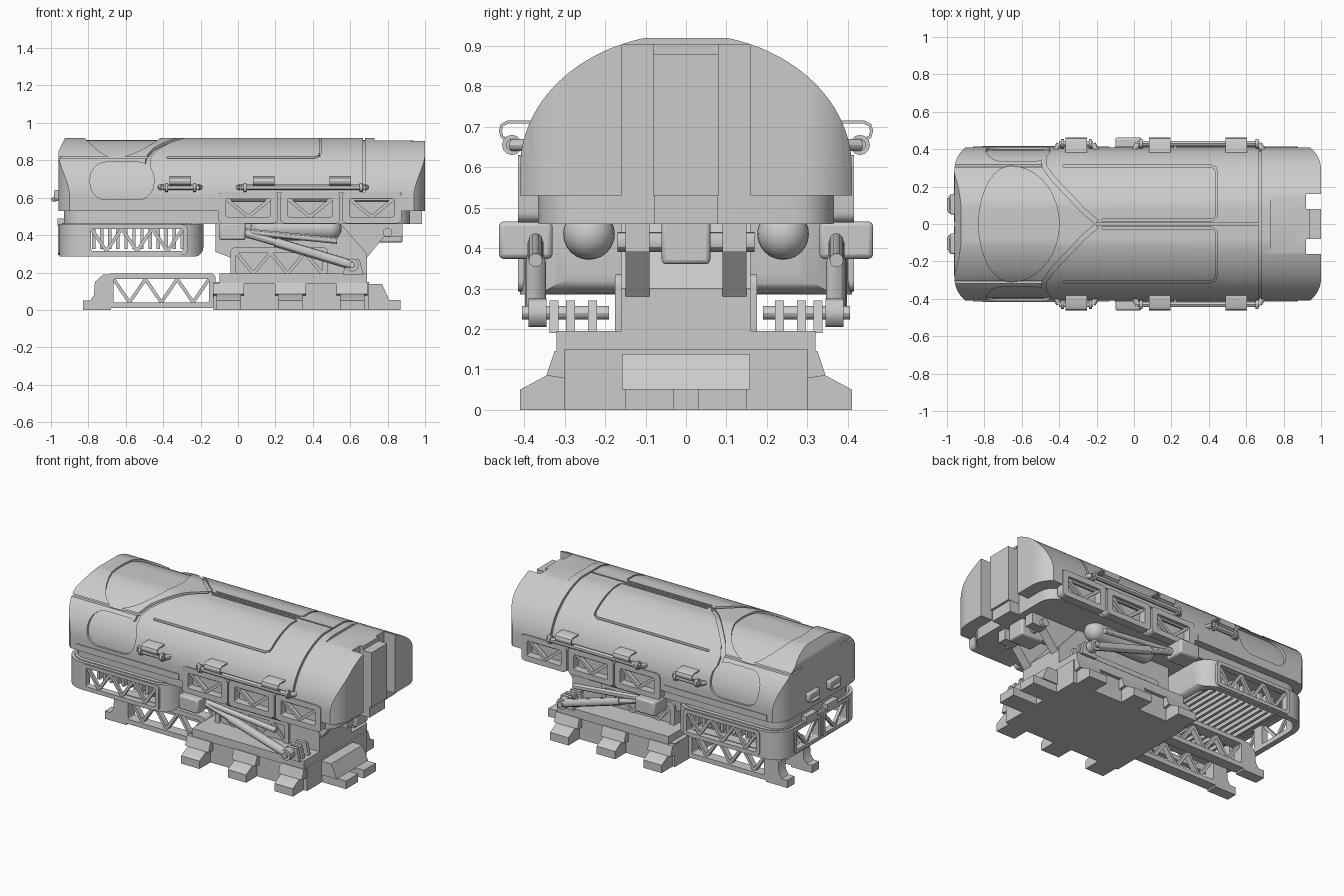
import bpy, bmesh, math
from mathutils import Vector

cube = bpy.data.objects.get("Cube")
if cube:
    bpy.data.objects.remove(cube)

grey = bpy.data.materials.new("plain grey")
grey.use_nodes = True
grey.diffuse_color = (0.6, 0.6, 0.6, 1)
grey.node_tree.nodes["Principled BSDF"].inputs["Base Color"].default_value = (0.6, 0.6, 0.6, 1)
parts = []


# ---- helpers ----
def place(p, axis, d):
    a, b = p
    return {"x": (d, a, b), "y": (a, d, b), "z": (a, b, d)}[axis]


def finish(name, bm, mirror=False):
    bmesh.ops.recalc_face_normals(bm, faces=bm.faces)
    mesh = bpy.data.meshes.new(name)
    bm.to_mesh(mesh)
    bm.free()
    mesh.materials.append(grey)
    ob = bpy.data.objects.new(name, mesh)
    bpy.context.collection.objects.link(ob)
    if mirror:
        m = ob.modifiers.new("mirror", "MIRROR")
        m.use_axis = (False, True, False)
        m.use_mirror_merge = False
    parts.append(ob)
    return ob


def add_prism(bm, pts, axis, lo, hi):
    a = [bm.verts.new(place(p, axis, lo)) for p in pts]
    b = [bm.verts.new(place(p, axis, hi)) for p in pts]
    bm.faces.new(a)
    bm.faces.new(b[::-1])
    for i in range(len(pts)):
        j = (i + 1) % len(pts)
        bm.faces.new((a[i], a[j], b[j], b[i]))


def prism(name, pts, axis, lo, hi, mirror=False):
    bm = bmesh.new()
    add_prism(bm, pts, axis, lo, hi)
    return finish(name, bm, mirror)


def box(name, x0, x1, y0, y1, z0, z1, mirror=False, bevel=0):
    ob = prism(name, [(x0, y0), (x1, y0), (x1, y1), (x0, y1)], "z", z0, z1, mirror)
    if bevel:
        b = ob.modifiers.new("bevel", "BEVEL")
        b.width, b.segments = bevel, 2
    return ob


def rounded(a0, a1, b0, b1, r, n=5):
    pts = []
    for k, (cx, cy) in enumerate([(a1 - r, b1 - r), (a0 + r, b1 - r), (a0 + r, b0 + r), (a1 - r, b0 + r)]):
        for i in range(n + 1):
            t = math.pi / 2 * (k + i / n)
            pts.append((cx + r * math.cos(t), cy + r * math.sin(t)))
    return pts


def add_ring(bm, outer, inner, axis, lo, hi):
    loops = [[bm.verts.new(place(p, axis, d)) for p in ps]
             for ps, d in ((outer, lo), (outer, hi), (inner, hi), (inner, lo))]
    n = len(outer)
    for k in range(4):
        u, v = loops[k], loops[(k + 1) % 4]
        for i in range(n):
            bm.faces.new((u[i], u[(i + 1) % n], v[(i + 1) % n], v[i]))


def ribbon(path, w):
    ps = [Vector(p) for p in path]
    left, right = [], []
    for i, p in enumerate(ps):
        t = (ps[min(i + 1, len(ps) - 1)] - ps[max(i - 1, 0)]).normalized()
        n = Vector((-t.y, t.x)) * w / 2
        left.append(tuple(p + n))
        right.append(tuple(p - n))
    return left + right[::-1]


def truss(name, a0, a1, b0, b1, lo, hi, bays, ma=0.03, mb=0.03, axis="y", r=0.025):
    # rounded frame with zigzag braces set slightly back
    bm = bmesh.new()
    add_ring(bm, rounded(a0, a1, b0, b1, r), rounded(a0 + ma, a1 - ma, b0 + mb, b1 - mb, 0.01), axis, lo, hi)
    step = (a1 - a0 - 2 * ma) / bays
    d = (hi - lo) * 0.25
    for i in range(bays):
        s, e = a0 + ma + i * step, a0 + ma + (i + 1) * step
        zs = (b1 - mb, b0 + mb) if i % 2 == 0 else (b0 + mb, b1 - mb)
        add_prism(bm, ribbon([(s, zs[0]), (e, zs[1])], 0.018), axis, lo + d, hi - d)
    return finish(name, bm, True)


def tube(name, path, r, mirror=True, n=12):
    bm = bmesh.new()
    ps = [Vector(p) for p in path]
    for a, b in zip(ps, ps[1:]):
        q = (b - a).to_track_quat("Z", "Y").to_matrix().to_4x4()
        q.translation = (a + b) / 2
        bmesh.ops.create_cone(bm, cap_ends=True, segments=n, radius1=r, radius2=r,
                              depth=(b - a).length, matrix=q)
    return finish(name, bm, mirror)


def boolean(ob, cutter, op="DIFFERENCE"):
    m = ob.modifiers.new("cut", "BOOLEAN")
    m.operation, m.object, m.solver = op, cutter, "EXACT"
    bpy.context.view_layer.objects.active = ob
    bpy.ops.object.modifier_apply(modifier=m.name)
    parts.remove(cutter)
    bpy.data.objects.remove(cutter)


# ---- vaulted hull: outer skin with seams over an inner core ----
def hull(name, inset):
    half = [(0.41 * math.cos(t), min(0.6 + 0.33 * math.sin(t), 0.92))
            for t in (math.pi * i / 48 for i in range(49))]
    sec = [(0.41, 0.53)] + half + [(-0.41, 0.53)]
    k = 1 - inset / 0.41
    ob = prism(name, [(y * k, z - inset * (z > 0.6)) for y, z in sec], "x", -1.1, 1.1)
    boolean(ob, prism("plan", rounded(-0.96 + inset, 1 - inset, -0.44, 0.44, 0.15, 10), "z", 0.3, 1.2), "INTERSECT")
    e = inset
    side = [(-0.96 + e, 0.4), (-0.96 + e, 0.85), (-0.92 + e, 0.93), (0.73, 0.93),
            (0.73, 0.905 - e), (1.2, 0.905 - e), (1.2, 0.4)]
    boolean(ob, prism("side_shape", side, "y", -1, 1), "INTERSECT")
    for s in (1, -1):
        boolean(ob, box("bay", -0.1, 0.875, s * 0.365, s * 0.6, 0.4, 0.625))
        boolean(ob, box("end_slot", 0.92, 1.2, s * 0.08, s * 0.16, 0.4, 1.2))
    boolean(ob, box("end_step", 0.94, 1.2, -0.081, 0.081, 0.88, 1.2))
    return ob


core = hull("hull_core", 0.012)
skin = hull("hull_skin", 0)
for s in (1, -1):
    seam = [(-0.49, 0.45), (-0.48, 0.31), (-0.44, 0.25), (-0.27, 0.07), (-0.2, 0.012)]
    boolean(skin, prism("seam", ribbon([(x, s * y) for x, y in seam], 0.025), "z", 0.66, 1.2))
    panel = [(-0.38, 0.31), (0.41, 0.31), (0.435, 0.3), (0.44, 0.28), (0.44, 0.04), (0.42, 0.022), (-0.17, 0.022)]
    boolean(skin, prism("panel_line", ribbon([(x, s * y) for x, y in panel], 0.01), "z", 0.66, 1.2))
    boolean(skin, prism("side_oval", rounded(-0.79, -0.45, 0.59, 0.79, 0.085), "y", s * 0.2, s * 0.6))
    boolean(skin, prism("side_seam", ribbon([(-1.1, 0.815), (-0.48, 0.815)], 0.012), "y", s * 0.2, s * 0.6))
oval = [(-0.66 + (0.26 if math.cos(t) > 0 else 0.17) * math.cos(t), 0.31 * math.sin(t))
        for t in (math.pi * i / 18 for i in range(36))]
boolean(skin, prism("nose_plate", oval, "z", 0.66, 1.2))
boolean(skin, box("ridge_line", -0.21, 0.67, -0.005, 0.005, 0.66, 1.2))
boolean(skin, box("collar_line", 0.668, 0.68, -1, 1, 0.4, 1.2))
box("side_band", -0.86, -0.13, 0.38, 0.415, 0.53, 0.57, True)
prism("underbody", rounded(-0.93, 0.92, -0.365, 0.365, 0.1), "z", 0.46, 0.54)
box("end_strip", 0.88, 0.985, -0.078, 0.078, 0.46, 0.6)

# ---- side truss panels under the hull ----
for i in range(3):
    x = -0.105 + i * 0.33
    truss("hull_truss", x, x + 0.32, 0.463, 0.63, 0.365, 0.415, 2, 0.04, 0.035)
    tube("truss_chord", [(x + 0.05, 0.39, 0.59), (x + 0.27, 0.39, 0.59)], 0.009)

# ---- side pipes with hooked clamps ----
hook = [(0.38, 0.712), (0.44, 0.712), (0.455, 0.704), (0.459, 0.69), (0.455, 0.675), (0.43, 0.662)]
for x0, x1, clamps in ((-0.42, -0.2, [-0.365]), (0.0, 0.69, [0.08, 0.49])):
    tube("side_pipe", [(x0, 0.39, 0.655), (x0 + 0.02, 0.43, 0.655), (x1 - 0.02, 0.43, 0.655), (x1, 0.39, 0.655)], 0.015)
    for x in (x0 + 0.03, x1 - 0.04):
        tube("pipe_collar", [(x, 0.43, 0.655), (x + 0.015, 0.43, 0.655)], 0.025)
    for x in clamps:
        prism("pipe_clamp", ribbon(hook, 0.008), "x", x, x + 0.115, True)

# ---- rear end grips ----
box("grip_block", -0.985, -0.94, 0.05, 0.16, 0.59, 0.64, True, 0.008)
tube("grip_bar", [(-0.95, 0.15, 0.6), (-0.987, 0.14, 0.59), (-0.987, 0.07, 0.59), (-0.95, 0.06, 0.6)], 0.012)

# ---- wrap-around lower deck with windowed skirt ----
bm = bmesh.new()
add_ring(bm, rounded(-0.955, -0.185, -0.41, 0.41, 0.13), rounded(-0.92, -0.23, -0.375, 0.375, 0.1), "z", 0.285, 0.46)
skirt = finish("deck_skirt", bm)
boolean(skirt, prism("skirt_side", rounded(-1.2, -0.185, 0.285, 0.7, 0.05), "y", -1, 1), "INTERSECT")
for s in (1, -1):
    boolean(skirt, box("side_window", -0.785, -0.295, s * 0.3, s * 0.6, 0.315, 0.435))
    boolean(skirt, box("end_window", -1.1, -0.85, s * 0.035, s * 0.25, 0.315, 0.435))
truss("deck_side_truss", -0.81, -0.27, 0.293, 0.456, 0.378, 0.416, 6, 0.025, 0.022)
truss("deck_end_truss", 0.01, 0.275, 0.293, 0.456, -0.962, -0.925, 2, 0.025, 0.022, "x")
prism("deck_roof", rounded(-0.94, -0.2, -0.39, 0.39, 0.12), "z", 0.44, 0.465)
box("deck_end_lip", -0.965, -0.92, 0.05, 0.16, 0.45, 0.49, True)
for i in range(12):
    x = -0.78 + i * 0.043
    box("deck_rib", x, x + 0.018, -0.31, 0.31, 0.325, 0.45)

# ---- ground base with stepped feet ----
box("base_block", -0.13, 0.7, -0.3, 0.3, 0, 0.15)
box("base_top", -0.1, 0.69, -0.32, 0.32, 0.14, 0.195)
foot = [(0.25, 0), (0.41, 0), (0.41, 0.05), (0.345, 0.085), (0.25, 0.085)]
for x in (-0.05, 0.28, 0.61):
    prism("side_foot", foot, "x", x - 0.065, x + 0.065, True)
    prism("foot_shoulder", [(0.25, 0.07), (0.345, 0.085), (0.325, 0.145), (0.25, 0.145)], "x", x - 0.083, x + 0.083, True)
box("end_foot", 0.68, 0.87, 0.03, 0.15, 0, 0.052, True)
prism("end_foot_bridge", [(0.68, 0.05), (0.81, 0.05), (0.77, 0.138), (0.68, 0.138)], "y", -0.158, 0.158)
truss("base_truss", -0.7, -0.12, 0.01, 0.195, 0.09, 0.16, 6, 0.035, 0.03)
prism("rear_foot", [(-0.83, 0), (-0.68, 0), (-0.68, 0.19), (-0.72, 0.19), (-0.765, 0.15),
                    (-0.77, 0.08), (-0.79, 0.05), (-0.83, 0.05)], "y", 0.09, 0.16, True)

# ---- pedestal and tilting hinge ----
prism("pedestal", [(-0.04, 0.15), (0.69, 0.15), (0.69, 0.3), (0.55, 0.46), (-0.12, 0.46), (-0.12, 0.31), (-0.04, 0.28)], "y", -0.16, 0.16)
truss("pedestal_truss", -0.04, 0.48, 0.165, 0.335, 0.15, 0.175, 5)
prism("hinge_arm", [(0.5, 0.28), (0.69, 0.28), (0.78, 0.39), (0.88, 0.39), (0.88, 0.46), (0.5, 0.46)], "y", 0.09, 0.15, True)
tube("hinge_shaft", [(0.8, -0.17, 0.415), (0.8, 0.17, 0.415)], 0.025, False)
box("hinge_knuckle", 0.72, 0.88, -0.06, 0.06, 0.36, 0.478, False, 0.01)

# ---- round-ended tanks ----
tube("tank", [(0.13, 0.24, 0.435), (0.49, 0.24, 0.435)], 0.064, True, 24)
for x in (0.13, 0.49):
    bm = bmesh.new()
    bmesh.ops.create_uvsphere(bm, u_segments=24, v_segments=12, radius=0.064)
    bmesh.ops.translate(bm, verts=bm.verts, vec=(x, 0.24, 0.435))
    finish("tank_end", bm, True)

# ---- hydraulic rams ----
box("ram_box", -0.1, 0.04, 0.33, 0.463, 0.373, 0.466, True, 0.012)
tube("ram_sleeve", [(0.02, 0.372, 0.415), (0.33, 0.372, 0.325)], 0.02)
tube("ram_rod", [(0.2, 0.372, 0.363), (0.61, 0.372, 0.24)], 0.026)
tube("upper_ram", [(0.03, 0.372, 0.42), (0.53, 0.372, 0.37)], 0.017)
tube("ram_pivot", [(0.61, 0.19, 0.24), (0.61, 0.405, 0.24)], 0.017)
tube("ram_eye", [(0.61, 0.345, 0.24), (0.61, 0.39, 0.24)], 0.035)
for y in (0.22, 0.275, 0.315):
    prism("pivot_lug", [(0.56, 0.19), (0.67, 0.19), (0.65, 0.27), (0.58, 0.27)], "y", y, y + 0.022, True)

# ---- shading ----
bpy.ops.object.select_all(action="DESELECT")
for ob in parts:
    ob.select_set(True)
bpy.context.view_layer.objects.active = parts[0]
bpy.ops.object.shade_smooth_by_angle(angle=math.radians(30))
